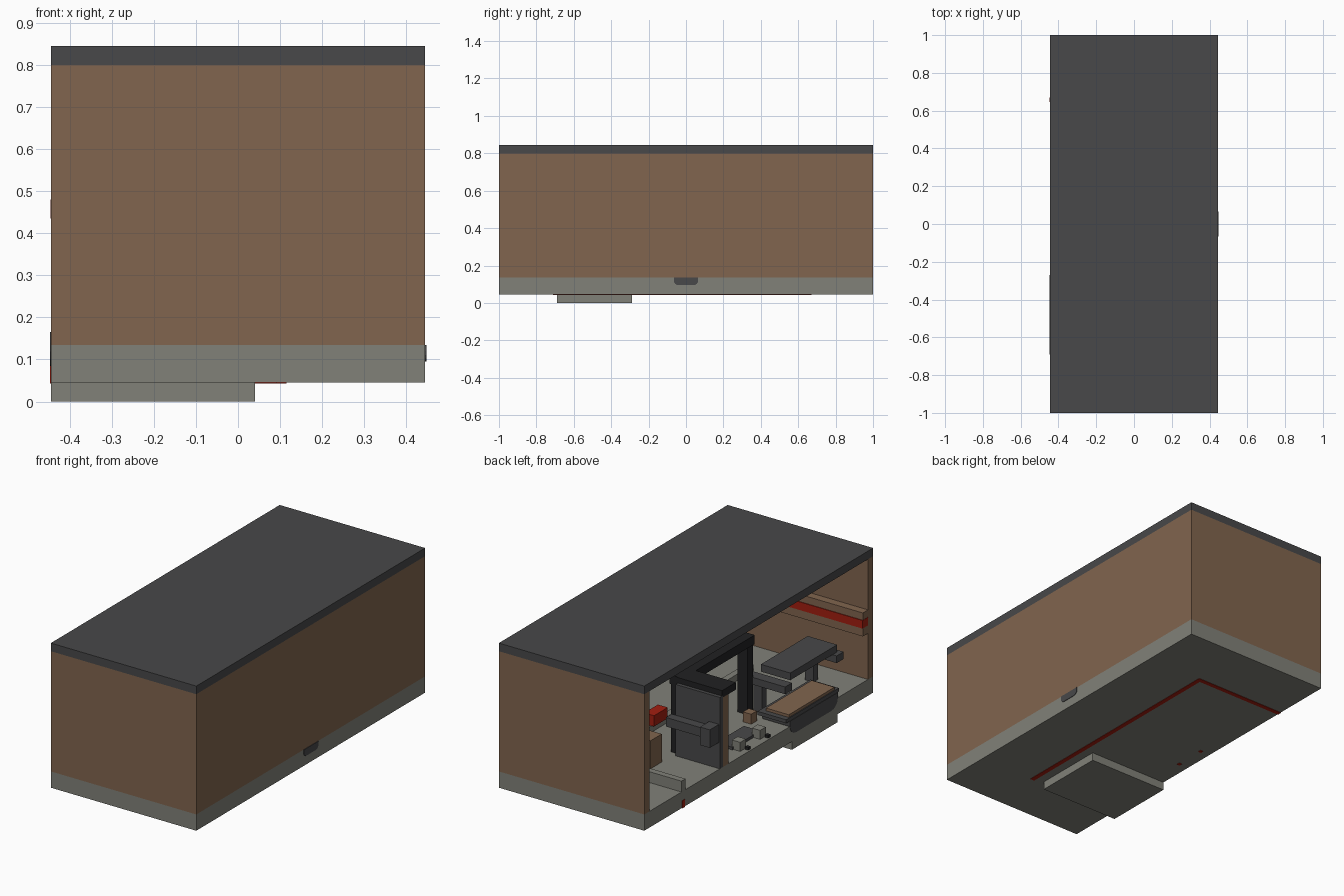
import bpy
import bmesh

cube = bpy.data.objects.get("Cube")
if cube:
    bpy.data.objects.remove(cube, do_unlink=True)


def material(name, r, g, b):
    m = bpy.data.materials.new(name)
    m.use_nodes = True
    m.diffuse_color = (r, g, b, 1)
    bsdf = m.node_tree.nodes["Principled BSDF"]
    bsdf.inputs["Base Color"].default_value = (r, g, b, 1)
    bsdf.inputs["Roughness"].default_value = 0.8
    return m


BROWN = material("brown", 0.22, 0.13, 0.077)
STONE = material("stone grey", 0.22, 0.22, 0.19)
DARK = material("dark grey", 0.065, 0.065, 0.067)
BLACK = material("black", 0.015, 0.015, 0.016)
RED = material("red", 0.36, 0.013, 0.005)


def box(name, mat, x, y, z, bevel=0.0):
    """Box from (min, max) ranges, with optional rounding of its lower x-running edges."""
    bm = bmesh.new()
    bmesh.ops.create_cube(bm, size=1)
    for v in bm.verts:
        v.co = [lo + (c + 0.5) * (hi - lo) for c, (lo, hi) in zip(v.co, (x, y, z))]
    if bevel:
        low = [e for e in bm.edges
               if all(v.co.z < z[0] + 1e-4 for v in e.verts)
               and abs(e.verts[0].co.y - e.verts[1].co.y) < 1e-4]
        bmesh.ops.bevel(bm, geom=low, offset=bevel, segments=4, profile=0.5, affect='EDGES')
    me = bpy.data.meshes.new(name)
    bm.to_mesh(me)
    bm.free()
    me.materials.append(mat)
    ob = bpy.data.objects.new(name, me)
    bpy.context.collection.objects.link(ob)
    return ob


W, T = 0.445, 0.045          # half width, wall thickness
FLOOR, CEIL = 0.135, 0.80

# Shell, open on the -x side
box("floor", STONE, (-W, W), (-1, 1), (T, FLOOR))
box("roof", DARK, (-W, W), (-1, 1), (CEIL, CEIL + T))
box("side_wall", BROWN, (W - T, W), (-1, 1), (FLOOR, CEIL))
box("front_wall", BROWN, (-W, W - T), (-1, T - 1), (FLOOR, CEIL))
box("back_wall", BROWN, (-W, W - T), (1 - T, 1), (FLOOR, CEIL))
box("entry_step", STONE, (-W, 0.04), (-0.69, -0.29), (0, T))

# Red service channel set in the floor
box("channel_long", RED, (0.09, 0.115), (-0.71, 0.67), (0.043, 0.085))
box("channel_cross", RED, (-W - 0.002, 0.115), (0.645, 0.67), (0.043, 0.085))

# Ledge with a red band on the front wall
box("wall_ledge", BROWN, (-W, W - T), (-0.955, -0.91), (0.39, 0.52))
box("ledge_band", RED, (-W - 0.001, W - T), (-0.955, -0.906), (0.435, 0.48))

# Low kerb inside
box("kerb_cross", STONE, (-W, 0.12), (0.64, 0.675), (FLOOR, 0.195))
box("kerb_long", STONE, (0.085, 0.12), (-0.71, 0.64), (FLOOR, 0.17))
box("red_chest", RED, (0.07, 0.13), (0.06, 0.18), (0.17, 0.23))
box("brown_locker", BROWN, (-0.16, -0.08), (0.44, 0.54), (FLOOR, 0.29))
box("locker_mark", RED, (-0.14, -0.1), (0.44, 0.545), (0.2, 0.23))

# Black portal frame in the middle of the room
for side in (-1, 1):
    y = side * 0.29
    box("portal_post", BLACK, (-0.19, -0.13), (y - 0.025, y + 0.025), (FLOOR, 0.55))
box("portal_beam", BLACK, (-0.2, -0.12), (-0.315, 0.315), (0.51, 0.56))

# Tall cabinet beside the portal
box("cabinet_panel", DARK, (-W, -0.175), (0.31, 0.34), (FLOOR, 0.53))
box("cabinet_back", BROWN, (-W, -0.21), (0.265, 0.31), (FLOOR, 0.52))
box("cabinet_cap", BLACK, (-W, -0.165), (0.2, 0.32), (0.52, 0.56))
box("cabinet_rail", DARK, (-0.41, -0.15), (0.34, 0.39), (0.31, 0.36))
box("cabinet_handle", DARK, (-0.44, -0.38), (0.34, 0.42), (0.28, 0.38))

# Floor tray with paired blocks and red pins below
box("floor_tray", DARK, (-0.37, -0.27), (-0.12, 0.12), (FLOOR, 0.15))
for y in (-0.087, 0.087):
    box("tray_block", STONE, (-0.41, -0.36), (y - 0.025, y + 0.025), (FLOOR, 0.185))
    box("floor_pin", RED, (-0.394, -0.376), (y - 0.009, y + 0.009), (0.042, 0.1))
    box("tray_foot", BLACK, (-0.435, -0.415), (y - 0.03, y - 0.01), (FLOOR, 0.15))
    box("side_block", BROWN, (-0.27, -0.22), (y * 2.4 - 0.025, y * 2.4 + 0.025), (FLOOR, 0.19))

# Padded couch on a rounded base
box("couch_base", DARK, (-W - 0.002, -0.28), (-0.69, -0.27), (0.085, 0.165), 0.055)
box("couch_frame", DARK, (-W, -0.27), (-0.7, -0.24), (0.165, 0.185))
box("couch_pad", BROWN, (-W + 0.005, -0.3), (-0.67, -0.27), (0.185, 0.2))

# Raised table behind the couch
box("table_top", DARK, (-0.365, -0.185), (-0.8, -0.39), (0.325, 0.365))
for y in (-0.34, -0.79):
    box("table_crossbar", DARK, (-0.39, -0.15), (y - 0.03, y + 0.03), (0.285, 0.325))
    box("table_leg", DARK, (-0.24, -0.19), (y - 0.02, y + 0.02), (FLOOR, 0.285))

# Rounded outlet on the closed side wall
box("wall_outlet", DARK, (0.3, W + 0.003), (-0.065, 0.065), (0.095, FLOOR), 0.025)
